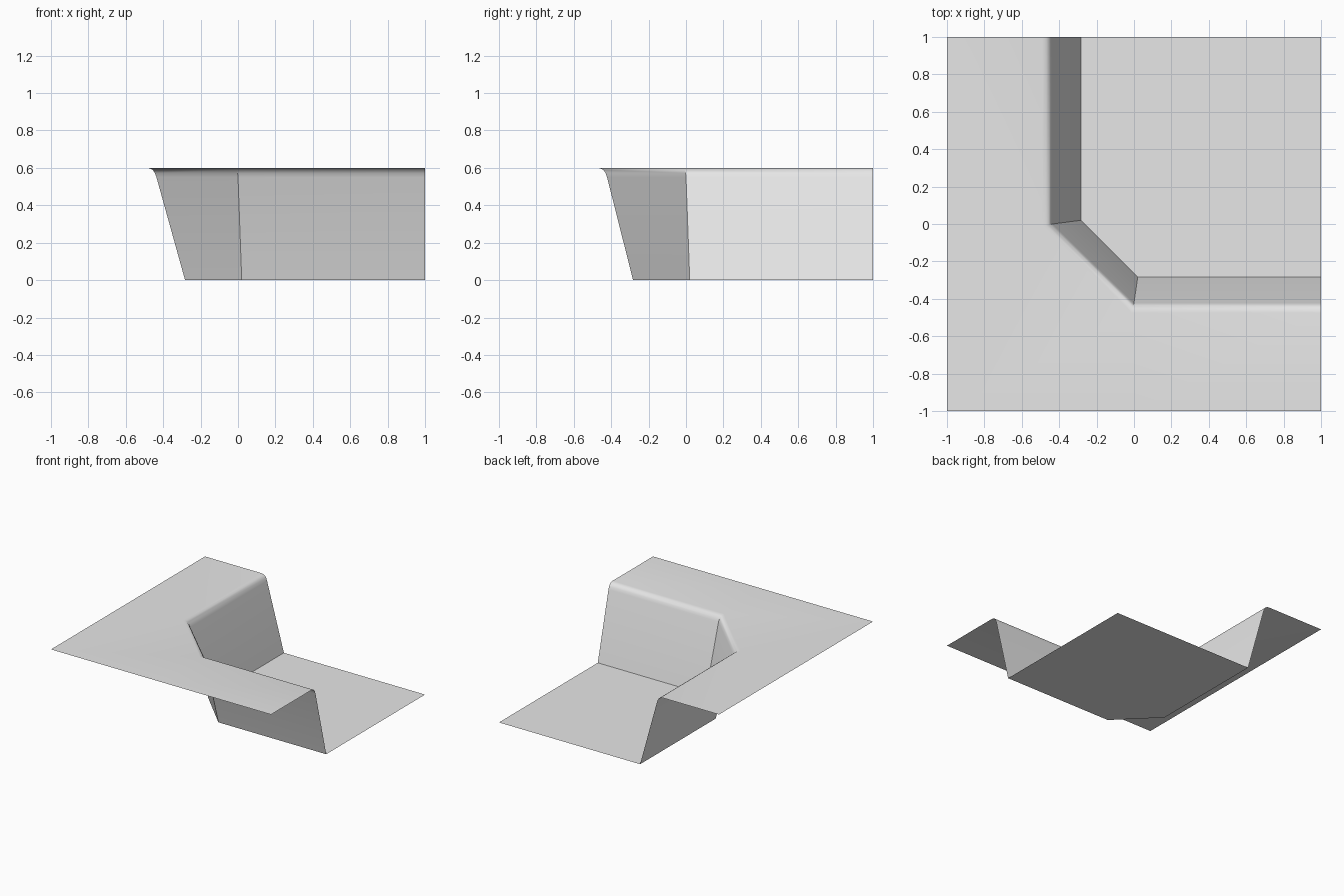
import bpy, bmesh, math

cube = bpy.data.objects.get("Cube")
if cube:
    bpy.data.objects.remove(cube, do_unlink=True)

GREY = 0.8
mat = bpy.data.materials.new("plain grey")
mat.use_nodes = True
mat.diffuse_color = (GREY, GREY, GREY, 1)
mat.node_tree.nodes["Principled BSDF"].inputs["Base Color"].default_value = (GREY, GREY, GREY, 1)

bm = bmesh.new()


def path_row(dx, dy, corner, z):
    """One level of the bank: straight, chamfered corner, straight."""
    points = [(-dx, 1), (-dx, corner), (corner, -dy), (1, -dy)]
    return [bm.verts.new((x, y, z)) for x, y in points]


# Bank: floor edge, wall top, then the rounded lip up to the upper ground
levels = [
    (0.283, 0.283, 0.02, 0.0),
    (0.436, 0.422, 0.0, 0.55),
    (0.444, 0.430, -0.002, 0.572),
    (0.455, 0.441, -0.005, 0.588),
    (0.470, 0.456, -0.008, 0.597),
    (0.490, 0.475, -0.012, 0.6),
]
rows = [path_row(*level) for level in levels]
for low, high in zip(rows, rows[1:]):
    for i in range(3):
        bm.faces.new((low[i], low[i + 1], high[i + 1], high[i]))

# Lower ground
bm.faces.new(rows[0] + [bm.verts.new((1, 1, 0))])

# Upper ground wrapping around the bank
a, b, c, d = rows[-1]
back, left, outer, front, right = [
    bm.verts.new((x, y, 0.6))
    for x, y in [(-1, 1), (-1, 0), (-1, -1), (0, -1), (1, -1)]]
bm.faces.new((back, left, b, a))
bm.faces.new((left, outer, b))
bm.faces.new((outer, c, b))
bm.faces.new((outer, front, c))
bm.faces.new((front, right, d, c))

# Every face looks upward
bm.normal_update()
for face in bm.faces:
    if face.normal.z < 0:
        face.normal_flip()

mesh = bpy.data.meshes.new("cliff_corner")
bm.to_mesh(mesh)
bm.free()
mesh.materials.append(mat)
cliff = bpy.data.objects.new("cliff_corner", mesh)
bpy.context.collection.objects.link(cliff)

# Smooth lip, sharp corner creases and floor edge
bpy.ops.object.select_all(action='DESELECT')
cliff.select_set(True)
bpy.context.view_layer.objects.active = cliff
bpy.ops.object.shade_smooth_by_angle(angle=math.radians(35))
